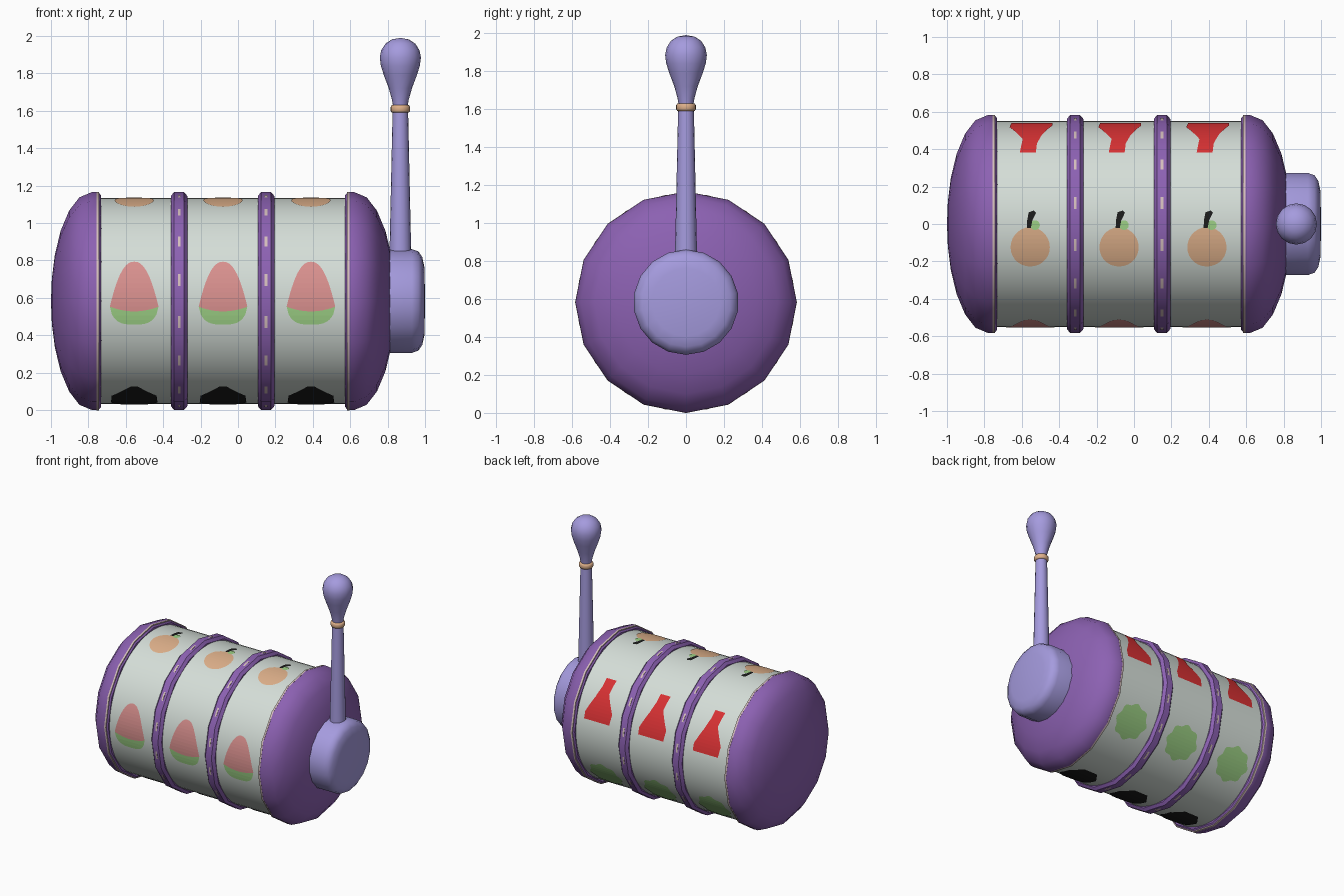
import bpy, bmesh, math
from mathutils import Matrix, Vector

if "Cube" in bpy.data.objects:
    bpy.data.objects.remove(bpy.data.objects["Cube"])

CZ = 0.583          # height of the drum axis
R = 0.55            # drum radius
MID = -0.08         # middle of the drum along x


def material(name, r, g, b):
    m = bpy.data.materials.new(name)
    m.diffuse_color = [((c / 255 + 0.055) / 1.055) ** 2.4 for c in (r, g, b)] + [1]
    m.use_nodes = True
    m.node_tree.nodes["Principled BSDF"].inputs["Base Color"].default_value = m.diffuse_color
    return m


PURPLE = material("purple", 140, 97, 178)
LAVENDER = material("lavender", 165, 155, 222)
PALE = material("pale_grey", 213, 222, 216)
BEIGE = material("beige", 212, 190, 188)
PEACH = material("peach", 222, 176, 138)
PINK = material("pink", 218, 145, 143)
GREEN = material("light_green", 157, 208, 133)
RED = material("red", 218, 50, 52)
BLACK = material("black", 28, 28, 28)


def finish(bm, name, mat, angle=None):
    mesh = bpy.data.meshes.new(name)
    bm.to_mesh(mesh)
    bm.free()
    mesh.materials.append(mat)
    ob = bpy.data.objects.new(name, mesh)
    bpy.context.collection.objects.link(ob)
    if angle:
        bpy.ops.object.select_all(action='DESELECT')
        ob.select_set(True)
        bpy.context.view_layer.objects.active = ob
        bpy.ops.object.shade_smooth_by_angle(angle=math.radians(angle))
    return ob


def lathe(name, profile, sides, mat, axis, origin, angle=32):
    """Revolve (position, radius) points about the x or z axis."""
    bm = bmesh.new()
    rings = []
    for p, r in profile:
        ring = []
        for i in range(sides if r > 1e-5 else 1):
            a = 2 * math.pi * i / sides
            c, s = r * math.cos(a), r * math.sin(a)
            co = Vector((p, s, c)) if axis == 'x' else Vector((c, s, p))
            ring.append(bm.verts.new(co + Vector(origin)))
        rings.append(ring)
    for a, b in zip(rings, rings[1:]):
        for i in range(sides):
            j = (i + 1) % sides
            quad = [a[i % len(a)], a[j % len(a)], b[j % len(b)], b[i % len(b)]]
            bm.faces.new(list(dict.fromkeys(quad)))
    bmesh.ops.recalc_face_normals(bm, faces=bm.faces)
    return finish(bm, name, mat, angle)


def decal(name, outline, mat, x, lift=0.003):
    """Wrap a flat outline (x, arc length from the top) round the drum."""
    bm = bmesh.new()
    bm.faces.new([bm.verts.new((u, v, 0)) for u, v in outline])
    bmesh.ops.triangulate(bm, faces=bm.faces[:])
    v = min(p[1] for p in outline) + 0.025
    while v < max(p[1] for p in outline):
        bmesh.ops.bisect_plane(bm, geom=bm.verts[:] + bm.edges[:] + bm.faces[:],
                               plane_co=(0, v, 0), plane_no=(0, 1, 0))
        v += 0.025
    bmesh.ops.recalc_face_normals(bm, faces=bm.faces)
    for w in bm.verts:
        t = w.co.y / R
        w.co = (x + w.co.x, (R + lift) * math.sin(t), CZ + (R + lift) * math.cos(t))
    for f in bm.faces:
        c = f.calc_center_median()
        if f.normal_update() or f.normal.dot(Vector((0, c.y, c.z - CZ))) < 0:
            f.normal_flip()
    return finish(bm, name, mat)


def oval(cx, cy, rx, ry, n=28, lobes=0, depth=0.0):
    pts = []
    for i in range(n):
        a = 2 * math.pi * i / n
        k = 1 + depth * math.cos(lobes * a)
        pts.append((cx + rx * k * math.cos(a), cy + ry * k * math.sin(a)))
    return pts


# Drum
lathe("drum", [(-0.76, R), (0.60, R)], 64, PALE, 'x', (0, 0, CZ))

# Domed end caps with a light band at the rim
for side, label in ((-1, "left"), (1, "right")):
    prof = [(0.65, 0.53), (0.652, 0.566), (0.668, 0.583), (0.70, 0.583)]
    prof += [(0.70 + 0.22 * math.sin(math.radians(a)), 0.583 * math.cos(math.radians(a)))
             for a in (18, 34, 50, 65, 78)] + [(0.92, 0)]
    lathe(label + "_cap", [(side * p, r) for p, r in prof], 16, PURPLE, 'x', (MID, 0, CZ))
    band = [(0.662, 0.55), (0.662, 0.584), (0.676, 0.584), (0.676, 0.55)]
    lathe(label + "_cap_band", [(side * p, r) for p, r in band], 16, BEIGE, 'x', (MID, 0, CZ))

# Dividers between the reels
for x, label in ((-0.315, "left"), (0.15, "right")):
    lathe(label + "_divider", [(-0.044, 0.53), (-0.044, 0.562), (-0.026, 0.583), (0.026, 0.583),
                               (0.044, 0.562), (0.044, 0.53)], 16, PURPLE, 'x', (x, 0, CZ))
    lathe(label + "_divider_band", [(-0.007, 0.55), (-0.007, 0.575), (0.007, 0.575), (0.007, 0.55)],
          32, BEIGE, 'x', (x, 0, CZ))

# Hub, shaft, collar and knob of the lever
lathe("lever_hub", [(0.70, 0.277), (0.93, 0.277), (0.965, 0.265), (0.985, 0.235), (0.997, 0.18), (1.0, 0)],
      18, LAVENDER, 'x', (0, 0, CZ), 40)
lathe("lever_shaft", [(0.75, 0.06), (1.62, 0.041)], 16, LAVENDER, 'z', (0.868, 0, 0))
lathe("lever_collar", [(1.59, 0.03), (1.59, 0.046), (1.60, 0.052), (1.62, 0.052), (1.63, 0.046), (1.63, 0.03)],
      20, PEACH, 'z', (0.868, 0, 0), 60)
lathe("lever_knob", [(1.62, 0.038), (1.66, 0.045), (1.72, 0.062), (1.79, 0.088), (1.84, 0.104), (1.885, 0.11),
                     (1.925, 0.102), (1.96, 0.079), (1.982, 0.045), (1.99, 0)], 16, LAVENDER, 'z', (0.868, 0, 0), 50)

# Painted symbols, repeated on every reel
FRONT = -math.pi / 2 * R
SEVEN = [(-0.055, 0.42), (0.03, 0.42), (0.036, 0.49), (0.062, 0.57), (0.118, 0.69), (0.118, 0.745),
         (-0.10, 0.745), (-0.11, 0.665), (-0.07, 0.66), (-0.055, 0.69), (0.052, 0.69),
         (0.0, 0.61), (-0.04, 0.53)]
PLAQUE = [(-0.02, -1.40), (-0.12, -1.50), (-0.125, -1.62), (-0.06, -1.71),
          (0.06, -1.71), (0.125, -1.62), (0.12, -1.50), (0.02, -1.40)]
STEM = [(-0.018, -0.02), (0.004, -0.02), (0.012, 0.02), (0.032, 0.06), (0.02, 0.072), (-0.008, 0.062), (-0.016, 0.02)]

# Melon slice: tall rounded flesh above a curved rind
flesh, rind = [], []
for i in range(25):
    s = -1 + i / 12
    flesh.append((0.13 * math.copysign(abs(s) ** 0.8, s), FRONT - 0.03 + 0.245 * (1 - abs(s) ** 1.8)))
    rind.append((0.13 * s, FRONT - 0.03 - 0.096 * (1 - abs(s) ** 3.2) ** 0.6))
edge = [(0.13 * s / 6, FRONT - 0.03 - 0.025 * (1 - (s / 6) ** 2)) for s in range(-5, 6)]

for i, x in enumerate((-0.555, -0.08, 0.39)):
    n = "_%d" % (i + 1)
    decal("melon_flesh" + n, flesh[::-1] + edge, PINK, x)
    decal("melon_rind" + n, rind + edge[::-1], GREEN, x)
    decal("orange_fruit" + n, oval(0, -0.125, 0.105, 0.108), PEACH, x)
    decal("orange_leaf" + n, oval(0.026, -0.006, 0.026, 0.026, 14), GREEN, x, 0.004)
    decal("orange_stem" + n, STEM, BLACK, x, 0.005)
    decal("red_seven" + n, SEVEN, RED, x)
    decal("green_rosette" + n, oval(0, math.radians(128) * R, 0.13, 0.13, 48, 8, 0.07), GREEN, x)
    decal("black_plaque" + n, PLAQUE, BLACK, x)
